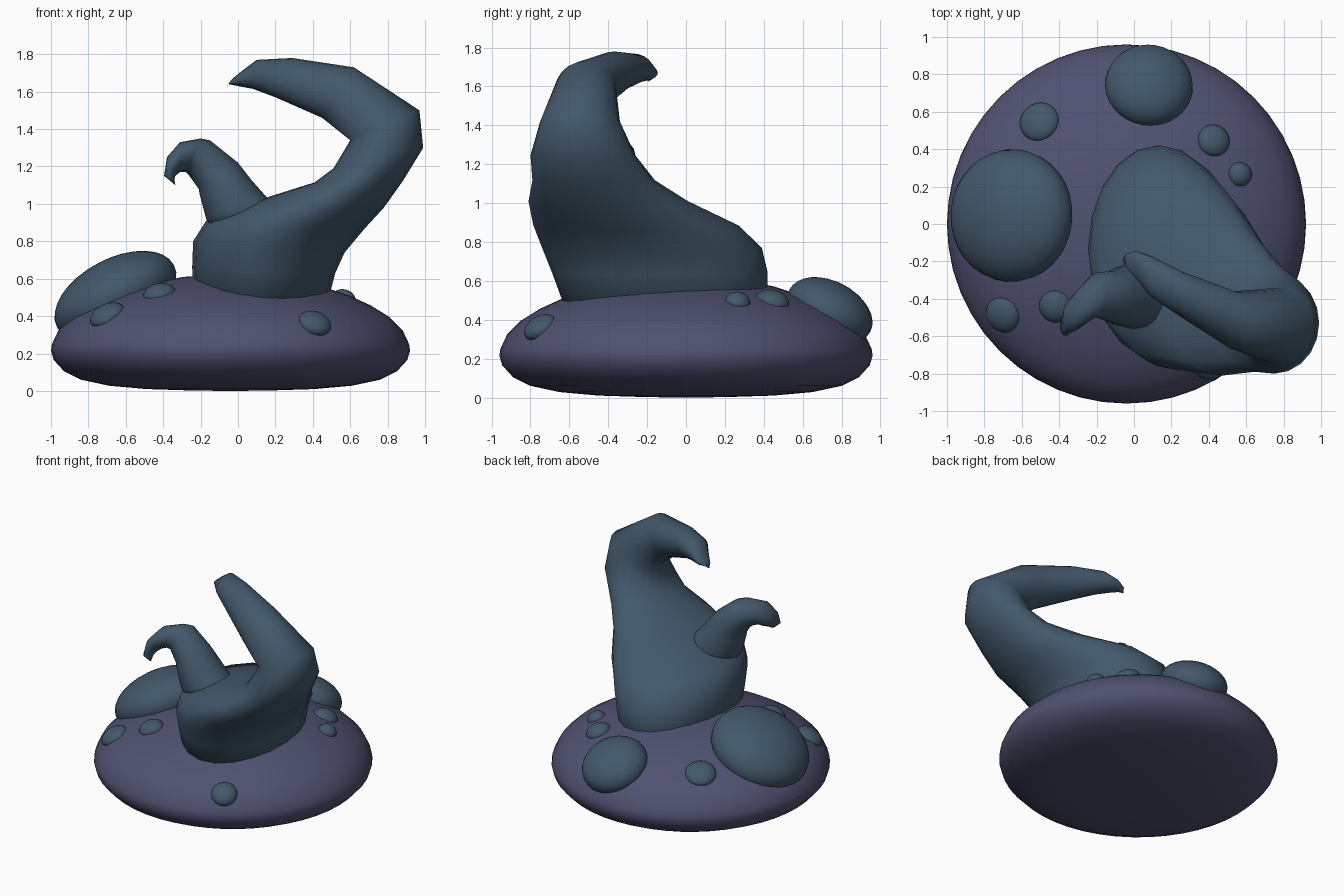
import bpy, bmesh, math
from mathutils import Vector, Matrix

if "Cube" in bpy.data.objects:
    bpy.data.objects.remove(bpy.data.objects["Cube"])


def material(name, rgb):
    m = bpy.data.materials.new(name)
    m.diffuse_color = (*rgb, 1)
    m.use_nodes = True
    m.node_tree.nodes["Principled BSDF"].inputs["Base Color"].default_value = m.diffuse_color
    return m


TEAL = material("dusky teal", (0.055, 0.098, 0.145))
PURPLE = material("dusky purple", (0.08, 0.082, 0.165))
CX = -0.04  # centre of the round body in x


def finish(bm, name, mat):
    bmesh.ops.recalc_face_normals(bm, faces=bm.faces[:])
    for f in bm.faces:
        f.smooth = True
    me = bpy.data.meshes.new(name)
    bm.to_mesh(me)
    bm.free()
    me.materials.append(mat)
    ob = bpy.data.objects.new(name, me)
    bpy.context.collection.objects.link(ob)
    return ob


# Round body: lathe of a flattened dome profile (radius, height)
DOME = [(0.25, 0.61), (0.45, 0.572), (0.63, 0.512), (0.75, 0.457), (0.85, 0.395),
        (0.92, 0.325), (0.955, 0.25)]
UNDER = [(0.96, 0.215), (0.945, 0.165), (0.89, 0.105), (0.8, 0.06), (0.65, 0.028),
         (0.45, 0.01), (0.2, 0.002)]


def lathe_body():
    bm = bmesh.new()
    n = 48
    rings = [[bm.verts.new((CX + r * math.cos(2 * math.pi * i / n),
                            r * math.sin(2 * math.pi * i / n), z)) for i in range(n)]
             for r, z in DOME + UNDER]
    top, bottom = bm.verts.new((CX, 0, 0.622)), bm.verts.new((CX, 0, 0))
    for i in range(n):
        j = (i + 1) % n
        for a, b in zip(rings, rings[1:]):
            bm.faces.new((a[i], a[j], b[j], b[i]))
        bm.faces.new((top, rings[0][j], rings[0][i]))
        bm.faces.new((bottom, rings[-1][i], rings[-1][j]))
    return finish(bm, "round_body", PURPLE)


lathe_body()


# Horns: loft of ellipses, each (inner x, inner z, outer x, outer z, front y, back y)
def horn(name, sections, tip, n=20):
    bm = bmesh.new()
    rings = []
    for xi, zi, xo, zo, yf, yb in sections:
        c = Vector(((xi + xo) / 2, (yf + yb) / 2, (zi + zo) / 2))
        a = Vector(((xo - xi) / 2, 0, (zo - zi) / 2))
        b = Vector((0, (yb - yf) / 2, 0))
        rings.append([bm.verts.new(c + a * math.cos(2 * math.pi * i / n)
                                   + b * math.sin(2 * math.pi * i / n)) for i in range(n)])
    end = bm.verts.new(tip)
    for i in range(n):
        j = (i + 1) % n
        for a, b in zip(rings, rings[1:]):
            bm.faces.new((a[i], a[j], b[j], b[i]))
        bm.faces.new((rings[-1][i], rings[-1][j], end))
    bm.faces.new(rings[0])
    return finish(bm, name, TEAL)


horn("large_horn", [
    (-0.23, 0.40, 0.46, 0.40, -0.60, 0.42),
    (-0.245, 0.66, 0.52, 0.63, -0.69, 0.42),
    (-0.24, 0.80, 0.57, 0.74, -0.74, 0.39),
    (-0.17, 0.91, 0.67, 0.86, -0.785, 0.27),
    (0.17, 1.04, 0.78, 0.98, -0.81, 0.01),
    (0.41, 1.115, 0.88, 1.12, -0.79, -0.16),
    (0.51, 1.19, 0.99, 1.30, -0.80, -0.26),
    (0.60, 1.34, 0.97, 1.50, -0.75, -0.34),
    (0.45, 1.46, 0.62, 1.73, -0.67, -0.36),
    (0.20, 1.57, 0.29, 1.78, -0.49, -0.25),
    (0.08, 1.615, 0.10, 1.77, -0.39, -0.17),
    (0.0, 1.63, 0.02, 1.71, -0.29, -0.145),
    (-0.05, 1.64, -0.035, 1.665, -0.23, -0.16)], (-0.062, 1.625, -0.19)[0:1] + (-0.19, 1.625))

horn("small_horn", [
    (-0.13, 0.85, 0.22, 0.98, -0.56, -0.20),
    (-0.17, 0.92, 0.15, 1.04, -0.56, -0.21),
    (-0.205, 1.05, 0.07, 1.13, -0.545, -0.23),
    (-0.21, 1.08, 0.0, 1.22, -0.53, -0.25),
    (-0.26, 1.15, -0.15, 1.34, -0.50, -0.26),
    (-0.28, 1.17, -0.20, 1.35, -0.52, -0.29),
    (-0.31, 1.17, -0.31, 1.33, -0.57, -0.36),
    (-0.335, 1.15, -0.38, 1.25, -0.59, -0.42),
    (-0.34, 1.13, -0.395, 1.15, -0.60, -0.50)], (-0.335, -0.57, 1.10), 16)


# Warts: flattened spheres lying on the dome
def dome_height(r):
    pts = [(0, 0.622)] + DOME
    for (r0, z0), (r1, z1) in zip(pts, pts[1:]):
        if r <= r1:
            return z0 + (z1 - z0) * (r - r0) / (r1 - r0)
    return pts[-1][1]


def wart(name, x, y, radius, thick, tilt):
    r = math.hypot(x - CX, y)
    bm = bmesh.new()
    m = (Matrix.Translation((x, y, dome_height(r) - 0.01))
         @ Matrix.Rotation(math.atan2(y, x - CX), 4, 'Z')
         @ Matrix.Rotation(math.radians(tilt), 4, 'Y')
         @ Matrix.Diagonal((radius, radius, thick, 1)))
    bmesh.ops.create_uvsphere(bm, u_segments=32, v_segments=16, radius=1, matrix=m)
    return finish(bm, name, TEAL)


wart("large_wart_left", -0.655, 0.045, 0.355, 0.20, 28)
wart("large_wart_back", 0.08, 0.74, 0.235, 0.15, 28)
for k, (x, y, rad, tilt) in enumerate([
        (-0.505, 0.545, 0.108, 25), (0.425, 0.445, 0.088, 20), (0.565, 0.265, 0.066, 20),
        (-0.70, -0.485, 0.098, 32), (-0.42, -0.44, 0.088, 18), (0.41, -0.75, 0.09, 35)]):
    wart(f"small_wart_{k + 1}", x, y, rad, 0.055, tilt)
